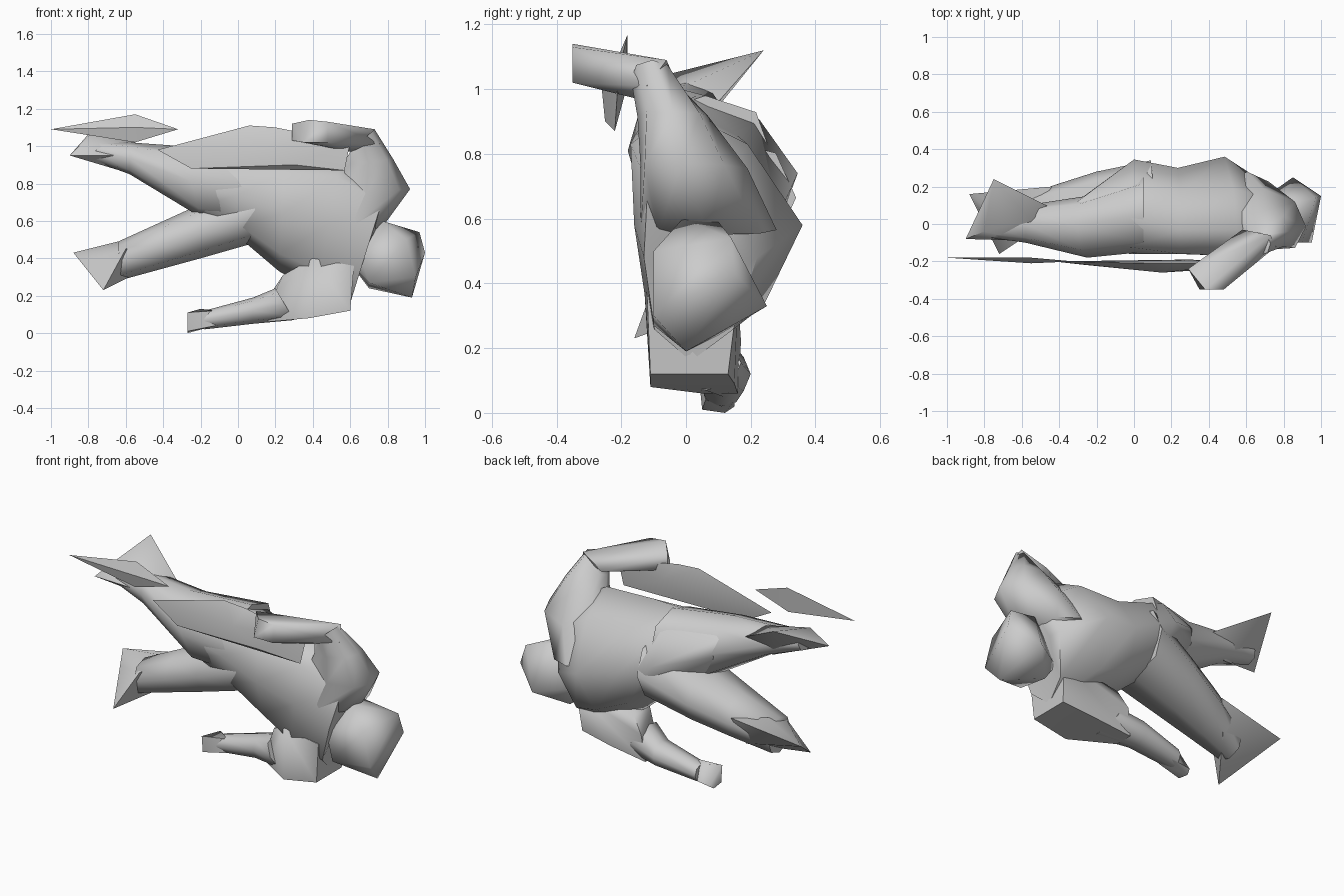
import bpy
import bmesh
from math import cos, sin, pi
from mathutils import Vector

cube = bpy.data.objects.get("Cube")
if cube:
    bpy.data.objects.remove(cube, do_unlink=True)

grey = bpy.data.materials.new("plain grey")
grey.use_nodes = True
colour = (0.6, 0.6, 0.6, 1)
grey.diffuse_color = colour
grey.node_tree.nodes["Principled BSDF"].inputs["Base Color"].default_value = colour

SIDES = 8


def finish(bm, name, angle):
    """Turn a bmesh into a named, smooth shaded object."""
    bmesh.ops.recalc_face_normals(bm, faces=bm.faces)
    mesh = bpy.data.meshes.new(name)
    bm.to_mesh(mesh)
    bm.free()
    mesh.materials.append(grey)
    part = bpy.data.objects.new(name, mesh)
    bpy.context.collection.objects.link(part)
    bpy.ops.object.select_all(action="DESELECT")
    part.select_set(True)
    bpy.context.view_layer.objects.active = part
    bpy.ops.object.shade_smooth_by_angle(angle=angle)
    return part


def loft(name, sections, power=0.85):
    """Skin sections given as upper x, z, lower x, z, depth range and
    optional depth shifts of the upper and lower ends.
    A power below one squares the section, above one makes it a diamond."""
    bm = bmesh.new()
    rings = []
    for upper_x, upper_z, lower_x, lower_z, front, back, *shifts in sections:
        upper_shift, lower_shift = shifts or (0, 0)
        middle = (front + back) / 2
        upper = Vector((upper_x, middle, upper_z))
        lower = Vector((lower_x, middle, lower_z))
        centre, across = (upper + lower) / 2, (upper - lower) / 2
        ring = []
        for i in range(SIDES):
            a = 2 * pi * i / SIDES
            high, deep = (abs(t) ** power * (1 if t > 0 else -1)
                          for t in (cos(a), sin(a)))
            shift = upper_shift if high > 0 else lower_shift
            depth = deep * (back - front) / 2 + abs(high) * shift
            ring.append(bm.verts.new(centre + across * high + Vector((0, depth, 0))))
        rings.append(ring)
    for ring, following in zip(rings, rings[1:]):
        for i in range(SIDES):
            j = (i + 1) % SIDES
            bm.faces.new((ring[i], ring[j], following[j], following[i]))
    bm.faces.new(rings[0])
    bm.faces.new(rings[-1])
    return finish(bm, name, 1.2)


def hull(name, points, angle=1.2):
    """Wrap a faceted solid around a few corner points."""
    bm = bmesh.new()
    for point in points:
        bm.verts.new(point)
    result = bmesh.ops.convex_hull(bm, input=bm.verts)
    loose = [v for v in result["geom_interior"] if isinstance(v, bmesh.types.BMVert)]
    bmesh.ops.delete(bm, geom=loose, context="VERTS")
    return finish(bm, name, angle)


# Trunk from the hips to the neck, leaning forwards at the shoulders
loft("torso", [
    (-.36, .98, -.2, .62, -.15, .14),
    (-.02, .98, .02, .5, -.16, .345, -.06, -.04),
    (.25, .95, .22, .33, -.16, .3, -.1, 0),
    (.55, .94, .42, .22, -.16, .36, -.13, -.06),
    (.8, .8, .6, .16, -.13, .22, -.06, -.03),
    (.76, .6, .64, .36, -.04, .14),
], 1.05)

# Angular head hanging from the neck
hull("head", [
    (.61, .08, .36), (.77, -.01, .6), (.77, .1, .59), (.85, .25, .33),
    (.97, .14, .54), (1, .15, .43), (.93, 0, .19), (.7, -.1, .27),
    (.7, .1, .24), (.9, -.1, .5), (.95, -.1, .3), (.64, -.08, .44),
], 1.3)

# Legs trailing away from the hips
loft("upper_leg", [
    (.05, .98, .05, .58, -.15, .27),
    (-.3, 1, -.2, .62, -.18, .15),
    (-.58, 1.02, -.58, .85, -.1, .1),
    (-.78, 1.03, -.8, .93, -.07, .06),
])
hull("upper_foot", [
    (-.75, .24, 1.12), (-.9, -.08, .95), (-.83, 0, 1), (-.8, -.04, 1.05),
    (-.45, .09, .95), (-.6, .03, .86), (-.58, -.09, .95), (-.55, .02, 1.02),
])
loft("lower_leg", [
    (.1, .85, .08, .48, -.15, .34),
    (-.2, .69, -.2, .4, -.12, .28),
    (-.42, .59, -.42, .34, -.1, .21),
    (-.64, .49, -.64, .28, -.08, .13),
])
hull("lower_foot", [
    (-.88, .16, .43), (-.72, -.16, .23), (-.82, .06, .38), (-.44, .2, .5),
    (-.64, -.04, .28), (-.6, -.08, .45), (-.5, .14, .34), (-.6, .08, .5),
])

# Arm hanging under the chest, with a square elbow and a hand
hull("hanging_elbow", [
    (.38, -.11, .08), (.6, -.11, .12), (.6, .13, .12), (.4, .15, .09),
    (.62, -.12, .36), (.62, .16, .36), (.4, -.13, .4), (.24, .0, .31),
    (.24, .15, .31), (.2, .02, .22), (.18, .17, .22), (.16, .05, .06),
    (.16, .16, .06),
])
loft("hanging_forearm", [
    (.2, .24, .3, .07, -.05, .17),
    (.08, .19, .08, .05, .03, .2),
    (-.18, .12, -.18, .02, .05, .17),
])
hull("hanging_hand", [
    (-.27, .04, .11), (-.27, .05, .01), (-.27, .12, 0), (-.2, .12, .13),
    (-.26, .15, .02), (-.12, .15, .04), (-.12, .06, .04), (-.12, .07, .12),
])

# Raised arm, bent so that the forearm reaches forwards
loft("raised_upper_arm", [
    (.76, .55, .45, .58, -.14, .28),
    (.92, .77, .46, .74, -.14, .19, -.04, 0),
    (.83, .93, .56, .9, -.15, .07),
    (.73, 1.09, .6, .97, -.17, -.04),
])
hull("raised_forearm", [
    (.73, -.06, 1.09), (.76, -.12, 1.01), (.58, -.03, 1.02), (.6, -.15, .97),
    (.38, -.35, 1.14), (.35, -.35, 1.02), (.48, -.35, 1.02), (.48, -.35, 1.13),
    (.29, -.24, 1.12), (.29, -.24, 1.03),
])

# Thin weapon in the raised hand and a loose blade beyond it
hull("weapon", [
    (-.43, -.2, .98), (.06, -.21, 1.11), (.2, -.21, 1.1), (.15, -.26, 1.0),
    (.57, -.22, .87), (.6, -.21, 1.02), (-.25, -.22, .88), (.3, -.25, .9),
    (.3, -.19, .98),
], .6)
hull("loose_blade", [
    (-1, -.18, 1.09), (-.55, -.18, 1.17), (-.32, -.2, 1.09),
    (-.55, -.21, 1.1), (-.55, -.19, 1.02),
], .6)
